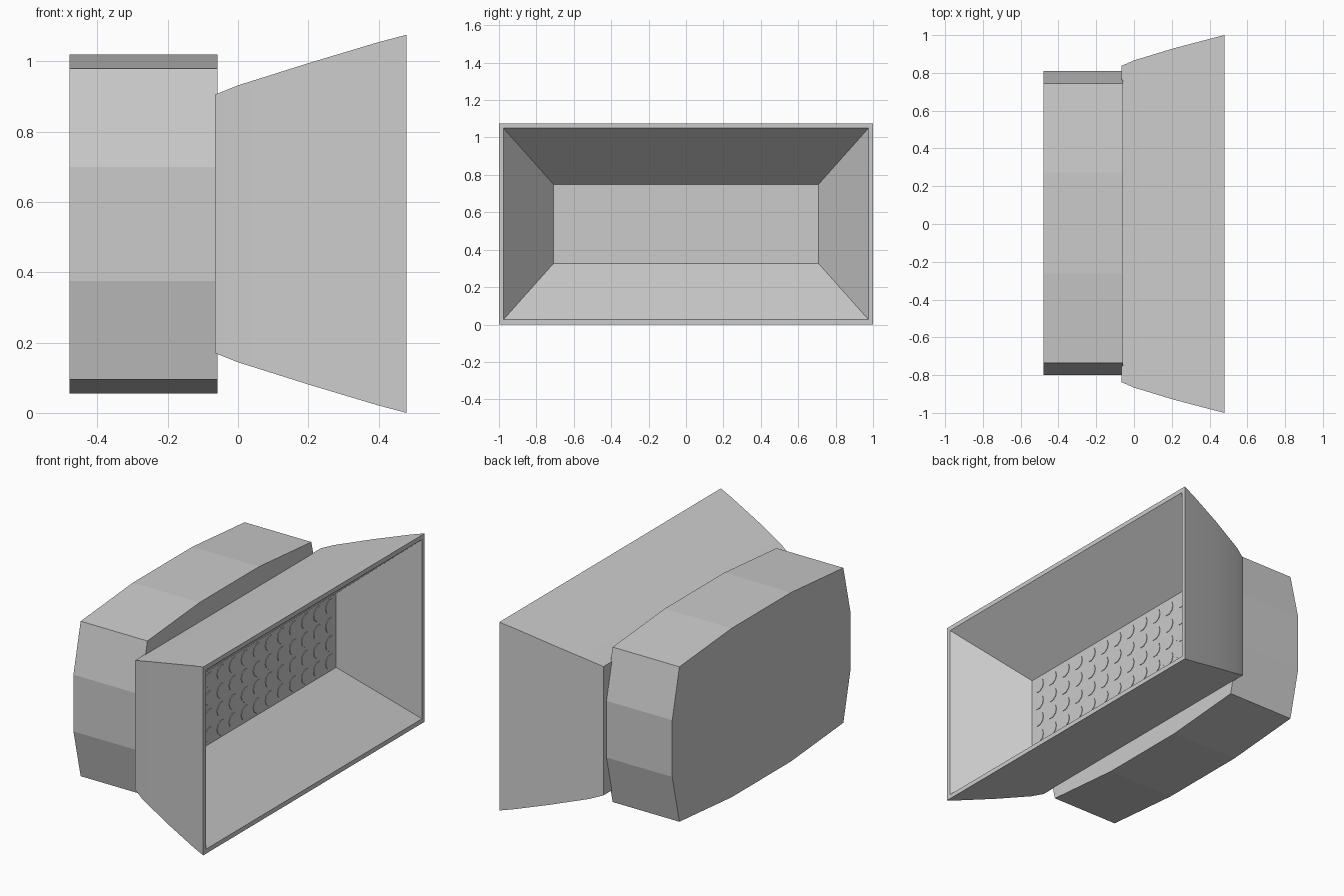
import bpy, bmesh, math

if "Cube" in bpy.data.objects:
    bpy.data.objects.remove(bpy.data.objects["Cube"])

ZC = 0.538  # height of the horn axis


def make_object(name, bm):
    bmesh.ops.recalc_face_normals(bm, faces=bm.faces[:])
    mesh = bpy.data.meshes.new(name)
    bm.to_mesh(mesh)
    bm.free()
    obj = bpy.data.objects.new(name, mesh)
    bpy.context.collection.objects.link(obj)
    return obj


def loft(name, rings):
    """Bridge rings of points in order and cap both ends."""
    bm = bmesh.new()
    loops = [[bm.verts.new(p) for p in ring] for ring in rings]
    for a, b in zip(loops, loops[1:]):
        n = len(a)
        for i in range(n):
            j = (i + 1) % n
            bm.faces.new((a[i], a[j], b[j], b[i]))
    bm.faces.new(loops[0])
    bm.faces.new(loops[-1])
    return make_object(name, bm)


# Flared rectangular hood: outside from back to mouth, then inside to the panel
sections = [  # x, half width, half height
    (-0.065, 0.838, 0.368), (0.0, 0.866, 0.394), (0.2, 0.927, 0.457),
    (0.4, 0.980, 0.517), (0.48, 1.0, 0.538),
    (0.48, 0.976, 0.512), (0.125, 0.708, 0.211),
]
loft("flared_hood", [
    [(x, sy * w, ZC + sz * h) for sy, sz in ((-1, -1), (1, -1), (1, 1), (-1, 1))]
    for x, w, h in sections])

# Rear housing: twelve-sided bulging outline
quarter = [(0.805, 0.162), (0.74, 0.4425), (0.268, 0.4825)]
half = quarter + [(-y, z) for y, z in reversed(quarter)]
outline = half + [(-y, -z) for y, z in half]
loft("rear_housing", [[(x, y + 0.005, z + 0.5375) for y, z in outline]
                      for x in (-0.48, -0.058)])

# Grid of small round lamps on the inner panel
bm = bmesh.new()
cols, rows, pitch_y, pitch_z = 13, 4, 0.109, 0.105
for c in range(cols):
    for r in range(rows):
        ring = []
        y0 = (c - (cols - 1) / 2) * pitch_y
        z0 = ZC + (r - (rows - 1) / 2) * pitch_z
        for x in (0.122, 0.128):
            ring.append([bm.verts.new((x, y0 + 0.043 * math.cos(k * math.tau / 10),
                                       z0 + 0.043 * math.sin(k * math.tau / 10)))
                         for k in range(10)])
        back, front = ring
        bm.faces.new(front)
        bm.faces.new(back[::-1])
        for k in range(10):
            j = (k + 1) % 10
            bm.faces.new((back[k], back[j], front[j], front[k]))
make_object("lamp_grid", bm)

# Gentle smoothing along the hood flare
hood = bpy.data.objects["flared_hood"]
bpy.context.view_layer.objects.active = hood
hood.select_set(True)
bpy.ops.object.shade_smooth_by_angle(angle=math.radians(30))
